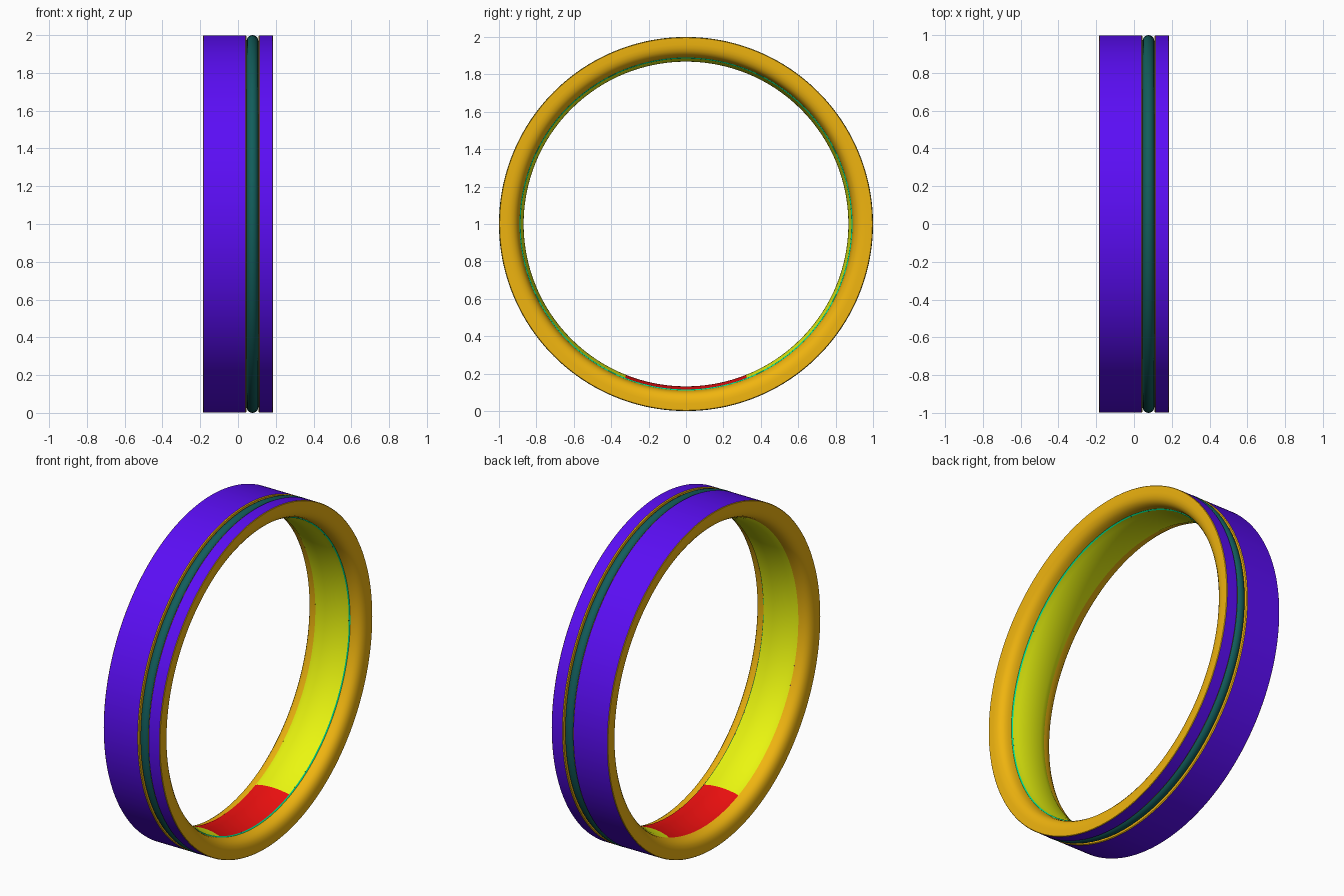
import bpy
import math

if "Cube" in bpy.data.objects:
    bpy.data.objects.remove(bpy.data.objects["Cube"])


def material(name, rgb):
    m = bpy.data.materials.new(name)
    m.diffuse_color = (*rgb, 1)
    m.use_nodes = True
    m.node_tree.nodes["Principled BSDF"].inputs["Base Color"].default_value = m.diffuse_color
    return m


purple = material("purple", (0.105, 0.004, 0.92))
gold = material("gold", (0.87, 0.46, 0.005))
yellow = material("yellow", (0.82, 0.92, 0.005))
red = material("red", (0.85, 0.005, 0.005))
teal = material("teal", (0.006, 0.11, 0.105))
green = material("green", (0.0, 0.75, 0.27))


def lathe(name, profile, mat, start=0.0, end=360.0, closed=False):
    """Sweep (x, radius) points round the ring axis; 0 degrees is the bottom."""
    full = end - start >= 360
    steps = max(8, round((end - start) * 256 / 360))
    rows = steps if full else steps + 1
    n = len(profile)
    verts, faces = [], []
    for j in range(rows):
        a = math.radians(start + (end - start) * j / steps)
        verts += [(x, r * math.sin(a), 1 - r * math.cos(a)) for x, r in profile]
    for j in range(steps):
        k = (j + 1) % rows
        for i in range(n if closed else n - 1):
            h = (i + 1) % n
            faces.append((j * n + i, k * n + i, k * n + h, j * n + h))
    me = bpy.data.meshes.new(name)
    me.from_pydata(verts, [], faces)
    me.materials.append(mat)
    ob = bpy.data.objects.new(name, me)
    bpy.context.collection.objects.link(ob)
    bpy.ops.object.select_all(action='DESELECT')
    ob.select_set(True)
    bpy.context.view_layer.objects.active = ob
    bpy.ops.object.shade_smooth_by_angle(angle=math.radians(35))
    return ob


# Purple outer bands
lathe("wide_outer_band", [(-0.182, 0.999), (0.04, 0.999)], purple)
lathe("narrow_outer_band", [(0.113, 0.999), (0.182, 0.999)], purple)

# Gold groove between the bands
lathe("groove", [(0.04, 0.999), (0.045, 0.995), (0.045, 0.955),
                 (0.108, 0.955), (0.108, 0.995), (0.113, 0.999)], gold)

# Teal round cord lying in the groove
cord = [(0.0765 + 0.031 * math.cos(-t * math.tau / 20),
         0.969 + 0.031 * math.sin(-t * math.tau / 20)) for t in range(20)]
lathe("cord", cord, teal, closed=True)

# Gold rounded rims on both sides
rim = [(0.182, 0.999), (0.185, 0.996), (0.185, 0.96), (0.183, 0.942), (0.177, 0.924),
       (0.166, 0.909), (0.151, 0.899), (0.133, 0.893), (0.115, 0.89)]
lathe("right_rim", rim, gold)
lathe("left_rim", [(-x, r) for x, r in reversed(rim)], gold)

# Thin green line on the right edge of the lining
lathe("green_line", [(0.115, 0.89), (0.109, 0.884)], green)

# Convex lining with a red panel at the bottom
lining = [(0.109, 0.884)]
lining += [(x / 100, 0.868 + 0.017 * (x / 10.9) ** 2) for x in range(10, -11, -2)]
lining += [(-0.115, 0.89)]
lathe("lining", lining, yellow, 21.6, 338.4)
lathe("red_panel", lining, red, -21.6, 21.6)
